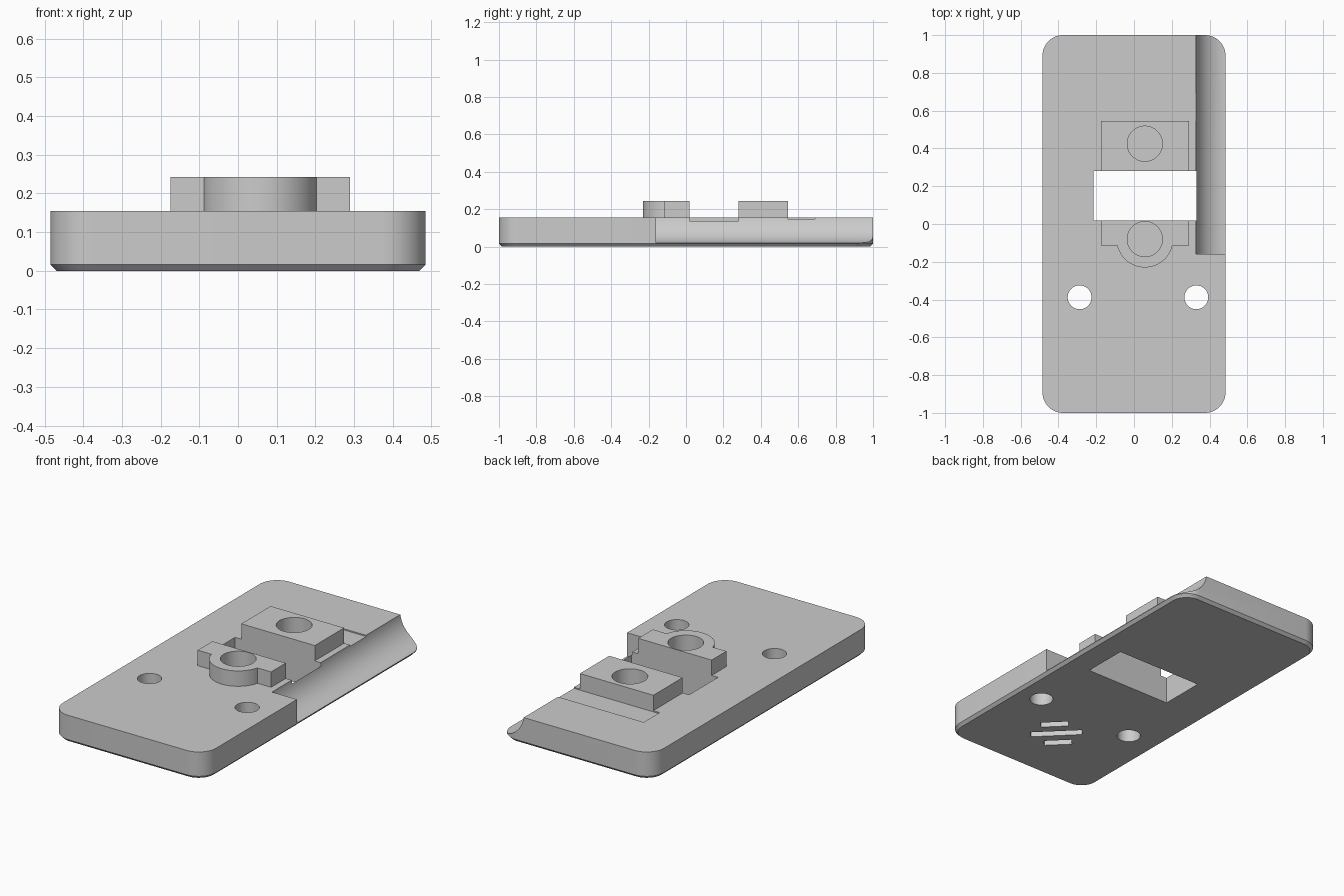
import bpy, bmesh, math
from mathutils import Matrix, Vector

cube = bpy.data.objects.get("Cube")
if cube:
    bpy.data.objects.remove(cube, do_unlink=True)

grey = bpy.data.materials.new("plain grey")
grey.use_nodes = True
tone = (0.6, 0.6, 0.6, 1)
grey.diffuse_color = tone
grey.node_tree.nodes["Principled BSDF"].inputs["Base Color"].default_value = tone

HALF_X, HALF_Y, TOP = 0.485, 1.0, 0.155
POST_TOP, POST_X = 0.243, 0.0575


def finish(name, bm):
    bmesh.ops.recalc_face_normals(bm, faces=bm.faces)
    mesh = bpy.data.meshes.new(name)
    bm.to_mesh(mesh)
    bm.free()
    mesh.materials.append(grey)
    obj = bpy.data.objects.new(name, mesh)
    bpy.context.collection.objects.link(obj)
    return obj


def box(name, x, y, z, turn=0):
    """Box from (low, high) ranges, turned about its own centre."""
    bm = bmesh.new()
    centre = Vector([sum(r) / 2 for r in (x, y, z)])
    size = [r[1] - r[0] for r in (x, y, z)]
    matrix = Matrix.Translation(centre) @ Matrix.Rotation(turn, 4, 'Z') @ Matrix.Diagonal((*size, 1))
    bmesh.ops.create_cube(bm, size=1, matrix=matrix)
    return finish(name, bm)


def cylinder(name, centre, radius, depth, along_y=False, sides=64):
    bm = bmesh.new()
    turn = Matrix.Rotation(math.pi / 2 if along_y else 0, 4, 'X')
    bmesh.ops.create_cone(bm, cap_ends=True, segments=sides, radius1=radius, radius2=radius,
                          depth=depth, matrix=Matrix.Translation(centre) @ turn)
    return finish(name, bm)


def combine(target, tool, operation='DIFFERENCE'):
    tool.hide_render = True
    mod = target.modifiers.new("combine", 'BOOLEAN')
    mod.operation, mod.object, mod.solver = operation, tool, 'EXACT'
    bpy.context.view_layer.objects.active = target
    bpy.ops.object.modifier_apply(modifier=mod.name)
    bpy.data.objects.remove(tool, do_unlink=True)


def rounded_plate(name, radius=0.11, chamfer=0.016, steps=12):
    """Rounded rectangle with a chamfered lower rim."""
    bm = bmesh.new()
    rings = []
    for z, inset in ((0, chamfer), (chamfer, 0), (TOP, 0)):
        ring = []
        for quarter, (sx, sy) in enumerate(((1, 1), (-1, 1), (-1, -1), (1, -1))):
            for i in range(steps + 1):
                a = (quarter + i / steps) * math.pi / 2
                r = radius - inset
                ring.append(bm.verts.new((sx * (HALF_X - radius) + r * math.cos(a),
                                          sy * (HALF_Y - radius) + r * math.sin(a), z)))
        rings.append(ring)
    for low, high in zip(rings, rings[1:]):
        for i in range(len(low)):
            j = (i + 1) % len(low)
            bm.faces.new((low[i], low[j], high[j], high[i]))
    bm.faces.new(rings[0])
    bm.faces.new(rings[-1])
    return finish(name, bm)


plate = rounded_plate("mounting_plate")

# Posts rising from the plate
post_x = (POST_X - 0.2325, POST_X + 0.2325)
combine(plate, box("back_post", post_x, (0.28, 0.545), (0.1, POST_TOP)), 'UNION')
front_post = box("front_post", post_x, (-0.115, 0.018), (0.1, POST_TOP))
boss = cylinder("front_boss", (POST_X, -0.08, (0.1 + POST_TOP) / 2), 0.15, POST_TOP - 0.1)
combine(boss, box("boss_trim", (-1, 1), (0.018, 1), (0, 1)))
combine(front_post, boss, 'UNION')
combine(plate, front_post, 'UNION')

# Long cove along the left edge
combine(plate, cylinder("cove_cutter", (HALF_X, 0.52, 0.18), 0.16, 1.36, True, 96))

# Through window and shallow step behind the back post
slot_x = (-0.215, 0.331)
combine(plate, box("window_cutter", slot_x, (0.018, 0.28), (-0.1, 0.4)))
combine(plate, box("step_cutter", slot_x, (0.545, 0.69), (0.148, 0.4)))

# Blind sockets in the posts
for y in (-0.08, 0.425):
    combine(plate, cylinder("socket_cutter", (POST_X, y, 0.24), 0.093, 0.4))

# Screw holes
for x in (-0.288, 0.33):
    combine(plate, cylinder("screw_cutter", (x, -0.388, 0.1), 0.063, 0.5))

# Three diagonal relief slots underneath
for shift, length in ((-0.07, 0.15), (0, 0.28), (0.07, 0.15)):
    x, y = 0.03 + shift, -0.62 + shift
    combine(plate, box("relief_cutter", (x - length / 2, x + length / 2),
                       (y - 0.024, y + 0.024), (-0.1, 0.04), math.radians(-45)))

# Smooth curves, crisp edges
bpy.ops.object.select_all(action='DESELECT')
plate.select_set(True)
bpy.context.view_layer.objects.active = plate
bpy.ops.object.shade_smooth_by_angle(angle=math.radians(30))
